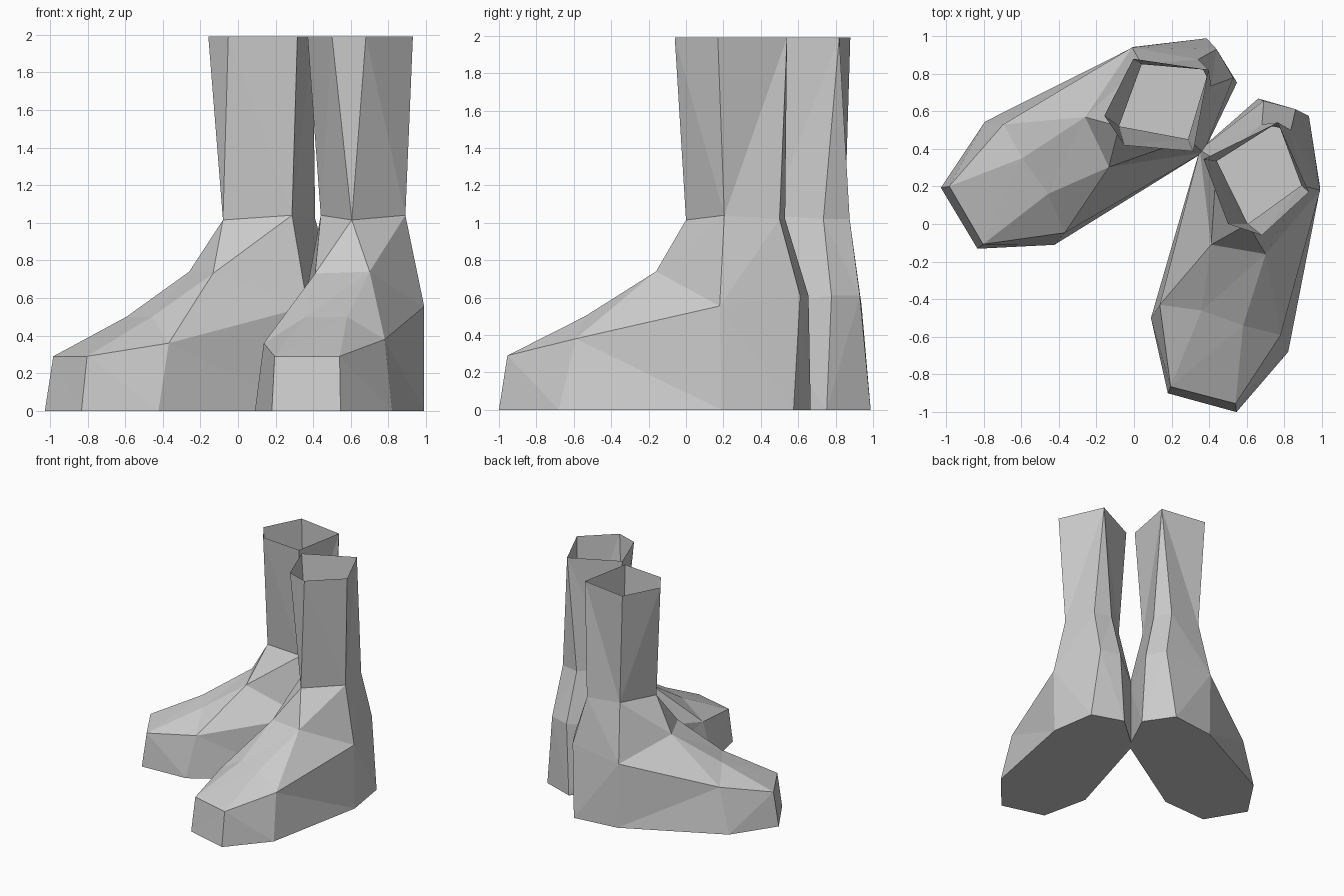
import bpy
import bmesh
from math import radians
from mathutils import Matrix, Vector

cube = bpy.data.objects.get("Cube")
if cube:
    bpy.data.objects.remove(cube, do_unlink=True)

# Single plain grey for both boots
grey = bpy.data.materials.new("plain grey")
grey.use_nodes = True
COLOUR = (0.6, 0.6, 0.6, 1)
grey.diffuse_color = COLOUR
grey.node_tree.nodes["Principled BSDF"].inputs["Base Color"].default_value = COLOUR

CUFF_HEIGHT = 1.99

# Outlines run from the inner toe corner round the outer side and heel
sole_outline = [(.18, -.9), (.545, -1), (.82, -.68), (.99, .19),
                (.93, .575), (.66, .667), (.35, .395), (.09, -.5)]
welt_outline = [(.195, -.865, .29), (.54, -.955, .29), (.78, -.59, .38), (.99, .18, .555),
                (.86, .61, .61), (.69, .655, .61), (.35, .395, .555), (.137, -.43, .36)]
instep_points = [(.36, -.46, .5), (.58, -.54, .5), (.7, -.16, .74), (.41, -.11, .73)]
ankle_ring = [(.605, 0, 1.015), (.89, .205, 1.04), (.834, .5, 1.02),
              (.68, .53, 1.02), (.44, .335, 1.04)]
cuff_ring = [(.5, 0), (.68, -.06), (.93, .17), (.765, .54), (.37, .345)]


def build_boot(name, transform):
    """Skin the outlines into one open, faceted boot."""
    bm = bmesh.new()

    def add(points, height=None):
        return [bm.verts.new(transform @ Vector(p if height is None else (*p, height)))
                for p in points]

    sole = add(sole_outline, 0)
    welt = add(welt_outline)
    instep = add(instep_points)
    ankle = add(ankle_ring)
    cuff = add(cuff_ring, CUFF_HEIGHT)

    toe_in, toe_out, ball_out, side_out, heel_out, heel_in, side_in, ball_in = welt
    mid_in, mid_out, top_out, top_in = instep
    shin, shin_out, back_out, back_in, shin_in = ankle
    cuff_front, cuff_shin, cuff_out, cuff_back, cuff_in = cuff

    # Sole and side walls
    bm.faces.new(sole)
    for i in range(len(sole)):
        j = (i + 1) % len(sole)
        bm.faces.new((sole[i], sole[j], welt[j], welt[i]))

    upper = [
        # Toe cap and instep
        (toe_in, toe_out, mid_out, mid_in),
        (toe_out, ball_out, mid_out),
        (toe_in, mid_in, ball_in),
        (mid_in, mid_out, top_out, top_in),
        (ball_out, top_out, mid_out),
        (ball_out, side_out, top_out),
        (ball_in, mid_in, top_in),
        (ball_in, top_in, side_in),
        # Ankle
        (top_in, top_out, shin),
        (top_out, shin_out, shin),
        (top_out, side_out, shin_out),
        (top_in, shin, shin_in),
        (top_in, shin_in, side_in),
        # Heel
        (side_out, heel_out, back_out, shin_out),
        (heel_out, heel_in, back_in, back_out),
        (heel_in, side_in, shin_in, back_in),
        # Shaft up to the open cuff
        (shin_in, shin, cuff_front, cuff_in),
        (shin, cuff_shin, cuff_front),
        (shin, shin_out, cuff_out, cuff_shin),
        (shin_out, back_out, cuff_back, cuff_out),
        (back_out, back_in, cuff_back),
        (back_in, shin_in, cuff_in, cuff_back),
    ]
    for face in upper:
        bm.faces.new(face)

    # Split the bent quads so every facet is truly flat
    bmesh.ops.triangulate(bm, faces=[f for f in bm.faces if len(f.verts) == 4])
    bmesh.ops.recalc_face_normals(bm, faces=bm.faces)
    mesh = bpy.data.meshes.new(name)
    bm.to_mesh(mesh)
    bm.free()
    mesh.materials.append(grey)
    boot = bpy.data.objects.new(name, mesh)
    bpy.context.collection.objects.link(boot)
    return boot


# The pair mirrors across an upright plane between the heels
normal = Matrix.Rotation(radians(-37.2), 3, 'Z') @ Vector((1, 0, 0))
shift = Matrix.Translation(normal * .052)
mirror = shift @ Matrix.Scale(-1, 4, normal) @ shift.inverted()

build_boot("left_boot", Matrix.Identity(4))
build_boot("right_boot", mirror)
